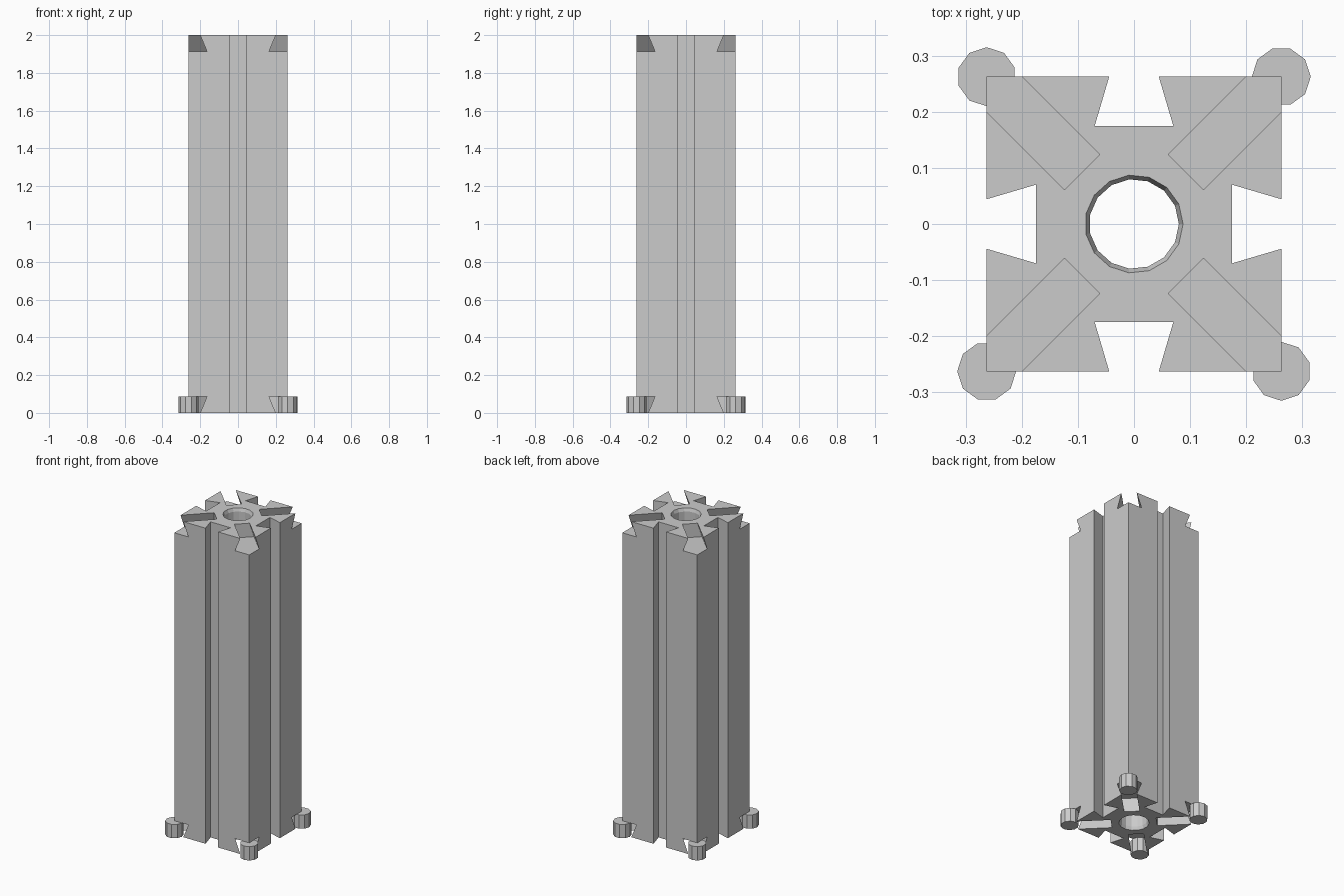
import bpy, bmesh, math
from mathutils import Matrix, Vector

if "Cube" in bpy.data.objects:
    bpy.data.objects.remove(bpy.data.objects["Cube"], do_unlink=True)

HALF, HEIGHT = 0.2625, 2.0       # column half width and height
DEPTH = 0.0875                   # depth of every dovetail groove
NECK, ROOT = 0.0442, 0.07        # groove half widths at mouth and floor
GROOVE_START = 0.131             # inner end of the diagonal grooves

grey = bpy.data.materials.new("plain_grey")
grey.use_nodes = True
colour = (0.6, 0.6, 0.6, 1)
grey.diffuse_color = colour
grey.node_tree.nodes["Principled BSDF"].inputs["Base Color"].default_value = colour


def quarter_turn(k):
    return Matrix.Rotation(k * math.pi / 2, 4, "Z")


def add_prism(bm, outline, sweep):
    """Extrude a closed outline of 3D points along a vector."""
    face = bm.faces.new([bm.verts.new(p) for p in outline])
    new = bmesh.ops.extrude_face_region(bm, geom=[face])["geom"]
    bmesh.ops.translate(bm, vec=sweep, verts=[v for v in new if isinstance(v, bmesh.types.BMVert)])


def finish(name, bm):
    bmesh.ops.recalc_face_normals(bm, faces=bm.faces)
    mesh = bpy.data.meshes.new(name)
    bm.to_mesh(mesh)
    bm.free()
    mesh.materials.append(grey)
    obj = bpy.data.objects.new(name, mesh)
    bpy.context.collection.objects.link(obj)
    return obj


def cut(target, cutter):
    """Subtract the cutter and throw it away."""
    mod = target.modifiers.new("cut", "BOOLEAN")
    mod.operation, mod.solver, mod.object = "DIFFERENCE", "EXACT", cutter
    cutter.hide_render = True
    bpy.context.view_layer.objects.active = target
    bpy.ops.object.modifier_apply(modifier=mod.name)
    bpy.data.objects.remove(cutter, do_unlink=True)


# Column: square section with a dovetail groove down each side
side = [(HALF, -HALF), (HALF, -NECK), (HALF - DEPTH, -ROOT),
        (HALF - DEPTH, ROOT), (HALF, NECK)]
outline = [quarter_turn(k) @ Vector((x, y, 0)) for k in range(4) for x, y in side]
bm = bmesh.new()
add_prism(bm, outline, (0, 0, HEIGHT))
column = finish("column", bm)

# Diagonal dovetail grooves across the corners of both ends
over = 0.02
tip = NECK - over * (ROOT - NECK) / DEPTH
section = [(-ROOT, DEPTH), (ROOT, DEPTH), (tip, -over), (-tip, -over)]
bm = bmesh.new()
for k in range(4):
    turn = quarter_turn(k + 0.5)
    for end in (False, True):
        pts = [turn @ Vector((GROOVE_START, w, HEIGHT - d if end else d)) for w, d in section]
        add_prism(bm, pts, turn @ Vector((0.3, 0, 0)))
cut(column, finish("groove_cutter", bm))

# Centre bore with a chamfer at both ends
sides, rim, bore, bevel = 15, 0.0875, 0.08, 0.02
flare = rim + (rim - bore)
levels = [(flare, -bevel), (bore, bevel), (bore, HEIGHT - bevel), (flare, HEIGHT + bevel)]
bm = bmesh.new()
rings = [[bm.verts.new((r * math.cos(i * math.tau / sides), r * math.sin(i * math.tau / sides), z))
          for i in range(sides)] for r, z in levels]
for low, high in zip(rings, rings[1:]):
    for i in range(sides):
        j = (i + 1) % sides
        bm.faces.new((low[i], low[j], high[j], high[i]))
bm.faces.new(rings[0][::-1])
bm.faces.new(rings[-1])
cut(column, finish("bore_cutter", bm))

# Ten-sided pegs seated in the bottom corner grooves
for k, name in enumerate(("back_left", "back_right", "front_right", "front_left")):
    bm = bmesh.new()
    place = quarter_turn(k) @ Matrix.Translation((HALF, HALF, DEPTH / 2))
    # a vertex of the peg points along +x before it is turned into its corner
    pts = [place @ Vector((0.0525 * math.cos(i * math.tau / 10),
                           0.0525 * math.sin(i * math.tau / 10), -DEPTH / 2)) for i in range(10)]
    add_prism(bm, pts, (0, 0, DEPTH))
    finish(name + "_peg", bm)
